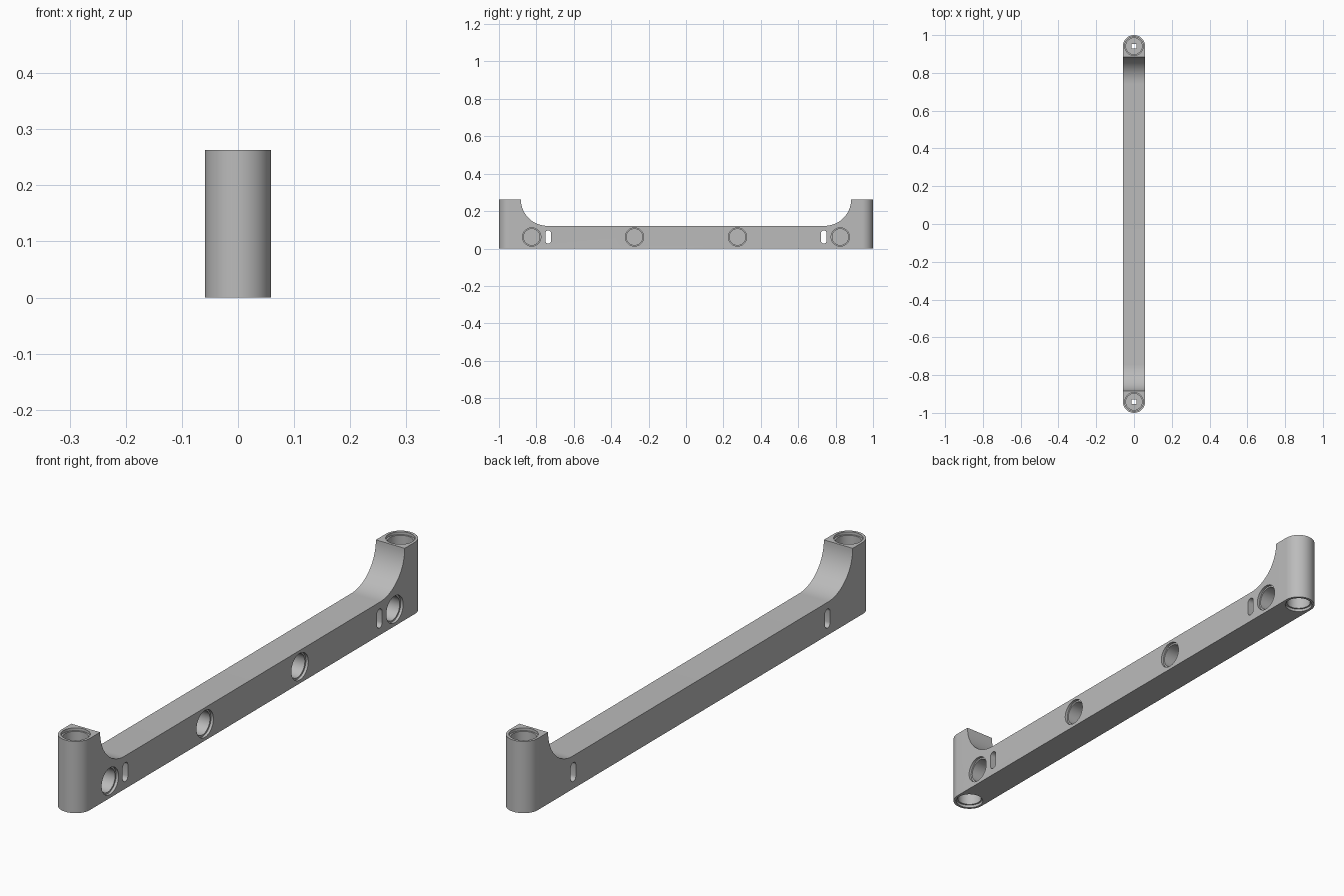
import bpy, bmesh
from math import pi, sin, cos
from mathutils import Matrix, Vector

if "Cube" in bpy.data.objects:
    bpy.data.objects.remove(bpy.data.objects["Cube"], do_unlink=True)

HALF = 0.0585      # half width of the bar, also the end radius
TOP = 0.263        # height of the end posts
BAR = 0.121        # height of the bar
POST = 0.883       # inner face of the end posts
FILLET = TOP - BAR
END = 1 - HALF     # centre of the rounded ends
MID = 0.0615       # height of the side holes

grey = bpy.data.materials.new("plain grey")
grey.use_nodes = True
colour = (0.5, 0.5, 0.5, 1)
grey.diffuse_color = colour
grey.node_tree.nodes["Principled BSDF"].inputs["Base Color"].default_value = colour


def arc(cx, cy, r, start, end, steps):
    angles = [start + (end - start) * i / steps for i in range(steps + 1)]
    return [(cx + r * cos(a), cy + r * sin(a)) for a in angles]


def prism(name, outline, low, high, along):
    """Closed outline pushed along x (outline is y, z) or z (outline is x, y)."""
    def place(p, d):
        return (d, p[0], p[1]) if along == "x" else (p[0], p[1], d)
    bm = bmesh.new()
    face = bm.faces.new([bm.verts.new(place(p, low)) for p in outline])
    out = bmesh.ops.extrude_face_region(bm, geom=[face])
    moved = [v for v in out["geom"] if isinstance(v, bmesh.types.BMVert)]
    bmesh.ops.translate(bm, verts=moved, vec=Vector(place((0, 0), high - low)))
    bmesh.ops.recalc_face_normals(bm, faces=bm.faces)
    mesh = bpy.data.meshes.new(name)
    bm.to_mesh(mesh)
    bm.free()
    mesh.materials.append(grey)
    obj = bpy.data.objects.new(name, mesh)
    bpy.context.collection.objects.link(obj)
    return obj


def turned(name, profile, matrix):
    """Stepped round cutter from (radius, depth) pairs, spun about its axis."""
    bm = bmesh.new()
    count = 48
    rings = [[bm.verts.new((r * cos(2 * pi * i / count), r * sin(2 * pi * i / count), d))
              for i in range(count)] for r, d in profile]
    for a, b in zip(rings, rings[1:]):
        for i in range(count):
            j = (i + 1) % count
            bm.faces.new((a[i], a[j], b[j], b[i]))
    bm.faces.new(rings[0])
    bm.faces.new(rings[-1])
    bmesh.ops.recalc_face_normals(bm, faces=bm.faces)
    bm.transform(matrix)
    mesh = bpy.data.meshes.new(name)
    bm.to_mesh(mesh)
    bm.free()
    mesh.materials.append(grey)
    obj = bpy.data.objects.new(name, mesh)
    bpy.context.collection.objects.link(obj)
    return obj


# Side profile: low bar sweeping up into a post at each end
right_curve = arc(POST - FILLET, TOP, FILLET, -pi / 2, 0, 20)
left_curve = [(-y, z) for y, z in reversed(right_curve)]
outline = [(-1.1, 0), (1.1, 0), (1.1, TOP)] + right_curve[::-1] + left_curve[::-1] + [(-1.1, TOP)]
bar = prism("handle_bar", outline, -0.1, 0.1, "x")

# Plan shape: straight sides with round ends
plan = arc(0, END, HALF, 0, pi, 32) + arc(0, -END, HALF, pi, 2 * pi, 32)
plan_cutter = prism("plan_cutter", plan, -0.0, TOP, "z")
plan_cutter.data.transform(Matrix.Translation((0, 0, -0.1)) @ Matrix.Diagonal((1, 1, 2, 1)))

cutters = [(plan_cutter, "INTERSECT")]

# Blind pocket with a shallow step at its mouth
pocket = [(0.049, 0.02), (0.049, -0.01), (0.043, -0.01), (0.043, -0.1)]

# Four round pockets along one side
for y in (-0.825, -0.275, 0.275, 0.825):
    m = Matrix.Translation((HALF, y, MID)) @ Matrix.Rotation(pi / 2, 4, "Y")
    cutters.append((turned("side_pocket_cutter", pocket, m), "DIFFERENCE"))

for s in (-1, 1):
    # Pockets in the top and bottom of each post, joined by a small square hole
    up = Matrix.Translation((0, s * END, TOP))
    down = Matrix.Translation((0, s * END, 0)) @ Matrix.Rotation(pi, 4, "X")
    cutters.append((turned("top_pocket_cutter", pocket, up), "DIFFERENCE"))
    cutters.append((turned("bottom_pocket_cutter", pocket, down), "DIFFERENCE"))
    square = [(x * 0.012, s * END + y * 0.012) for x, y in ((-1, -1), (1, -1), (1, 1), (-1, 1))]
    cutters.append((prism("pin_hole_cutter", square, 0.05, TOP - 0.05, "z"), "DIFFERENCE"))
    # Upright slot through the bar
    slot = arc(s * 0.737, MID + 0.02, 0.015, 0, pi, 8) + arc(s * 0.737, MID - 0.02, 0.015, pi, 2 * pi, 8)
    cutters.append((prism("slot_cutter", slot, -0.2, 0.2, "x"), "DIFFERENCE"))

bpy.context.view_layer.objects.active = bar
bar.select_set(True)
for cutter, operation in cutters:
    mod = bar.modifiers.new("cut", "BOOLEAN")
    mod.operation = operation
    mod.solver = "EXACT"
    mod.object = cutter
    bpy.ops.object.modifier_apply(modifier=mod.name)
    bpy.data.objects.remove(cutter, do_unlink=True)

bpy.ops.object.shade_smooth_by_angle(angle=0.6)
